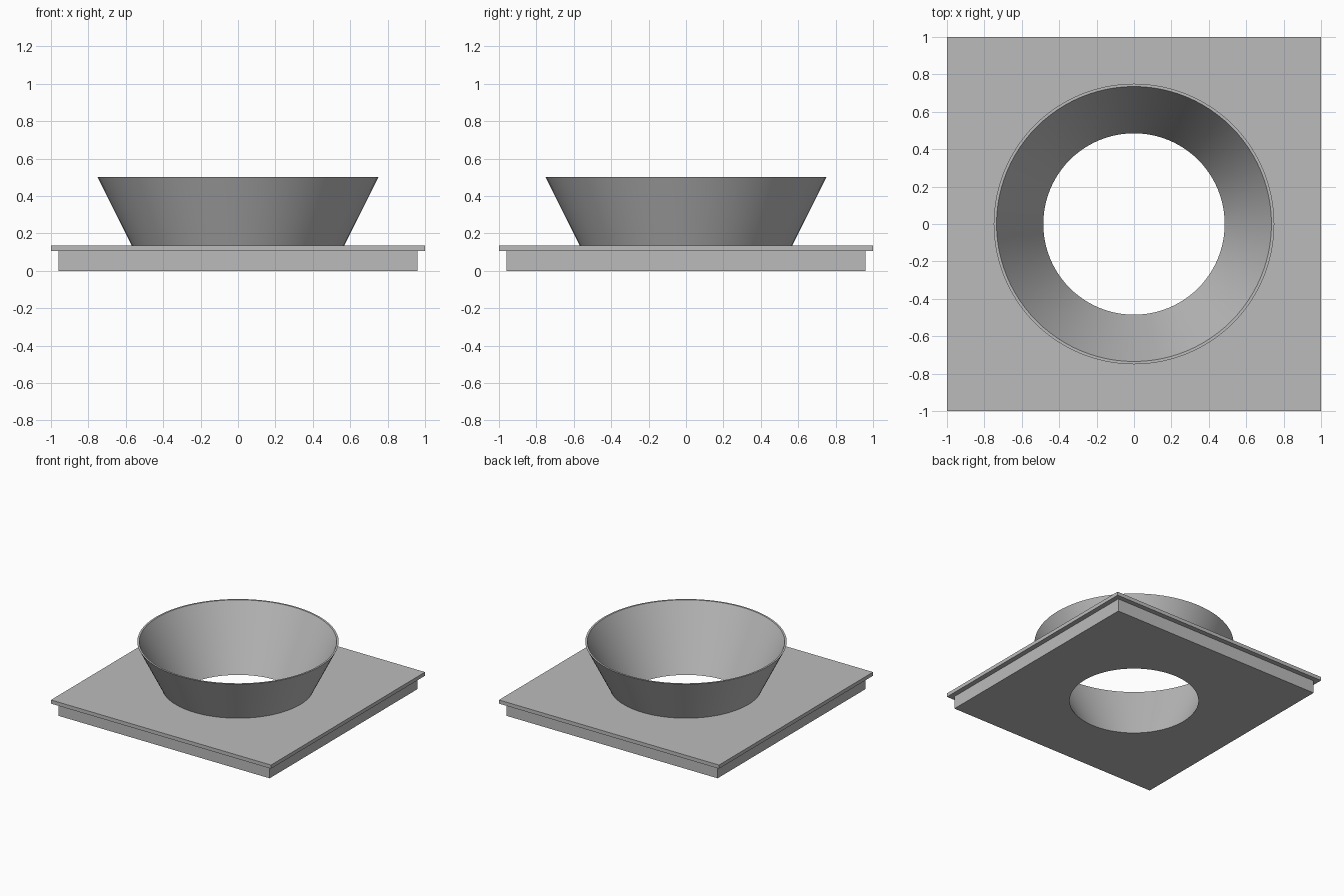
import bpy, bmesh, math

cube = bpy.data.objects.get("Cube")
if cube:
    bpy.data.objects.remove(cube, do_unlink=True)

SEGMENTS = 96
LOWER_HALF, FLANGE_HALF = 0.96, 1.0
STEP_Z, DECK_Z, RIM_Z = 0.105, 0.135, 0.5
BORE, WALL, FLARE = 0.485, 0.015, 0.5   # radius at z = 0, thickness, slope

grey = bpy.data.materials.new("plain grey")
grey.use_nodes = True
colour = (0.5, 0.5, 0.5, 1)
grey.diffuse_color = colour
grey.node_tree.nodes["Principled BSDF"].inputs["Base Color"].default_value = colour


def bore(z):
    return BORE + FLARE * z


def ring(bm, kind, size, z):
    """One loop of vertices, round or square, all with matching angles."""
    verts = []
    for i in range(SEGMENTS):
        a = 2 * math.pi * i / SEGMENTS
        c, s = math.cos(a), math.sin(a)
        r = size if kind == "round" else size / max(abs(c), abs(s))
        verts.append(bm.verts.new((r * c, r * s, z)))
    return verts


def loft(name, profile, closed):
    """Skin the rings in order, optionally joining the last to the first."""
    bm = bmesh.new()
    rings = [ring(bm, *p) for p in profile]
    pairs = list(zip(rings, rings[1:]))
    if closed:
        pairs.append((rings[-1], rings[0]))
    for lower, upper in pairs:
        for i in range(SEGMENTS):
            j = (i + 1) % SEGMENTS
            bm.faces.new((lower[i], lower[j], upper[j], upper[i]))
    mesh = bpy.data.meshes.new(name)
    bm.to_mesh(mesh)
    bm.free()
    mesh.materials.append(grey)
    obj = bpy.data.objects.new(name, mesh)
    bpy.context.collection.objects.link(obj)
    bpy.ops.object.select_all(action="DESELECT")
    obj.select_set(True)
    bpy.context.view_layer.objects.active = obj
    bpy.ops.object.shade_smooth_by_angle(angle=math.radians(30))
    return obj


# Stepped square base with a flared hole through it
loft("stepped_base", [
    ("round", bore(0), 0),
    ("square", LOWER_HALF, 0),
    ("square", LOWER_HALF, STEP_Z),
    ("square", FLANGE_HALF, STEP_Z),
    ("square", FLANGE_HALF, DECK_Z),
    ("round", bore(DECK_Z), DECK_Z),
], closed=True)

# Thin flared collar continuing the hole upward, open where it meets the deck
loft("flared_collar", [
    ("round", bore(DECK_Z) + WALL, DECK_Z),
    ("round", bore(RIM_Z) + WALL, RIM_Z),
    ("round", bore(RIM_Z), RIM_Z),
    ("round", bore(DECK_Z), DECK_Z),
], closed=False)

# Make every face point outward
for obj in (bpy.data.objects["stepped_base"], bpy.data.objects["flared_collar"]):
    bm = bmesh.new()
    bm.from_mesh(obj.data)
    bmesh.ops.recalc_face_normals(bm, faces=bm.faces)
    bm.to_mesh(obj.data)
    bm.free()
